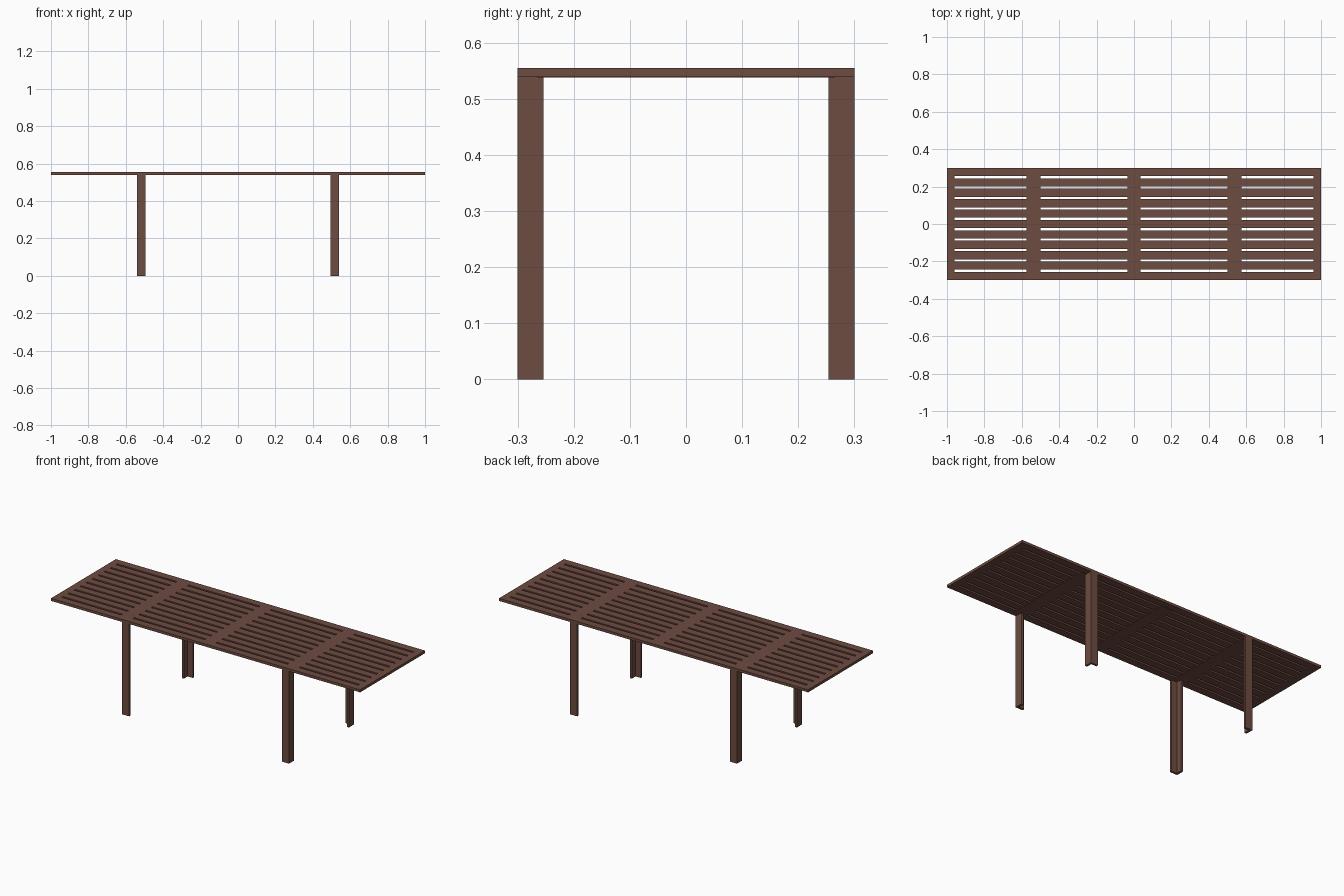
import bpy, bmesh

if "Cube" in bpy.data.objects:
    bpy.data.objects.remove(bpy.data.objects["Cube"])

wood = bpy.data.materials.new("brown_wood")
wood.diffuse_color = (0.153, 0.072, 0.053, 1)
wood.use_nodes = True
wood.node_tree.nodes["Principled BSDF"].inputs["Base Color"].default_value = wood.diffuse_color

Z0, Z1 = 0.54, 0.555          # table top underside and upper side
GAP, SLATS = 0.012, 11


def finish(name, bm):
    bmesh.ops.recalc_face_normals(bm, faces=bm.faces)
    me = bpy.data.meshes.new(name)
    bm.to_mesh(me)
    bm.free()
    me.materials.append(wood)
    ob = bpy.data.objects.new(name, me)
    bpy.context.collection.objects.link(ob)
    return ob


def prism(name, outline, z0, z1):
    bm = bmesh.new()
    f = bm.faces.new([bm.verts.new((x, y, z0)) for x, y in outline])
    ext = bmesh.ops.extrude_face_region(bm, geom=[f], use_keep_orig=True)
    for v in ext["geom"]:
        if isinstance(v, bmesh.types.BMVert):
            v.co.z = z1
    return finish(name, bm)


# slatted top: a grid of cells with the slots left out, extruded to thickness
xs = [-1, -0.96, -0.575, -0.5, -0.036, 0.036, 0.5, 0.575, 0.96, 1]
w = (0.6 - GAP * (SLATS - 1)) / SLATS
ys = [-0.3]
for i in range(SLATS):
    ys.append(ys[-1] + w)
    if i < SLATS - 1:
        ys.append(ys[-1] + GAP)

bm = bmesh.new()
grid = [[bm.verts.new((x, y, Z0)) for y in ys] for x in xs]
for i in range(len(xs) - 1):
    for j in range(len(ys) - 1):
        if i % 2 and j % 2:
            continue            # open slot
        bm.faces.new((grid[i][j], grid[i + 1][j], grid[i + 1][j + 1], grid[i][j + 1]))
ext = bmesh.ops.extrude_face_region(bm, geom=bm.faces[:], use_keep_orig=True)
for g in ext["geom"]:
    if isinstance(g, bmesh.types.BMVert):
        g.co.z = Z1
finish("slatted_top", bm)

# thin cross battens just below the top
for name, a, b in (("left_batten", -0.575, -0.5), ("middle_batten", -0.036, 0.036),
                   ("right_batten", 0.5, 0.575)):
    prism(name, [(a, -0.265), (b, -0.265), (b, 0.265), (a, 0.265)], Z0 - 0.002, Z0 + 0.001)

# four angle-section legs, outer corners facing outwards
X, Y, S, T = 0.54, 0.3, 0.046, 0.012
section = [(X, Y), (X - S, Y), (X - S, Y - T), (X - T, Y - T), (X - T, Y - S), (X, Y - S)]
for sx, side in ((-1, "left"), (1, "right")):
    for sy, end in ((-1, "front"), (1, "back")):
        prism(f"{end}_{side}_leg", [(x * sx, y * sy) for x, y in section], 0, Z0)
